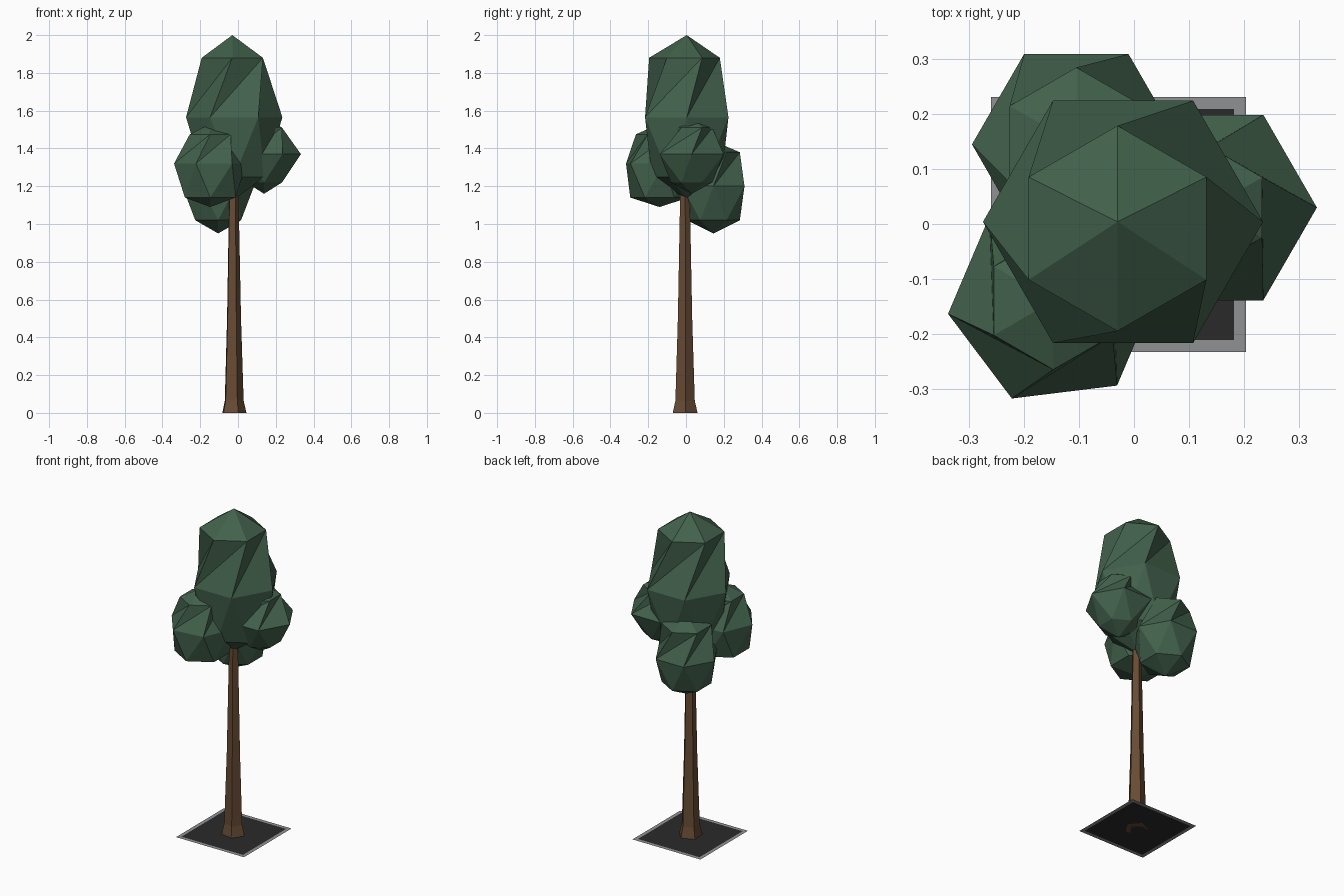
import bpy, bmesh, math

if "Cube" in bpy.data.objects:
    bpy.data.objects.remove(bpy.data.objects["Cube"])


def material(name, rgb):
    m = bpy.data.materials.new(name)
    m.diffuse_color = (*rgb, 1)
    m.use_nodes = True
    m.node_tree.nodes["Principled BSDF"].inputs["Base Color"].default_value = m.diffuse_color
    return m


LEAF = material("leaf green", (0.055, 0.121, 0.073))
BARK = material("bark brown", (0.135, 0.070, 0.034))
STONE = material("kerb grey", (0.28, 0.285, 0.295))
SOIL = material("dark soil", (0.024, 0.023, 0.023))


def finish(bm, name, mat, fix_normals=True):
    if fix_normals:
        bmesh.ops.recalc_face_normals(bm, faces=bm.faces[:])
    me = bpy.data.meshes.new(name)
    bm.to_mesh(me)
    bm.free()
    me.materials.append(mat)
    ob = bpy.data.objects.new(name, me)
    bpy.context.collection.objects.link(ob)
    return ob


def ring(bm, c, r, z, offset, n=6):
    """Regular ring of n vertices; offset is the first angle in degrees."""
    a0 = math.radians(offset)
    return [bm.verts.new((c[0] + r * math.cos(a0 + i * math.tau / n),
                          c[1] + r * math.sin(a0 + i * math.tau / n), z))
            for i in range(n)]


def foliage(name, centre, mid, upper, lower, top, bottom, turn=0, shift=(0, 0)):
    """Faceted clump: three staggered six-sided rings between two poles.
    upper and lower are (radius, z); shift moves the upper ring sideways."""
    bm = bmesh.new()
    x, y, z = centre
    up_c = (x + shift[0], y + shift[1])
    u = ring(bm, up_c, upper[0], upper[1], -90)
    m = ring(bm, centre, mid, z, -120 + turn)
    l = ring(bm, centre, lower[0], lower[1], -90)
    t = bm.verts.new((x + shift[0], y, top))
    b = bm.verts.new((x, y, bottom))
    for k in range(6):
        j = (k + 1) % 6
        bm.faces.new((t, u[k], u[j]))
        # twisted bands: creased above the middle, bulging below
        bm.faces.new((m[k], u[j], u[k]))
        bm.faces.new((m[k], m[j], u[j]))
        bm.faces.new((l[k], m[j], m[k]))
        bm.faces.new((l[k], l[j], m[j]))
        bm.faces.new((b, l[j], l[k]))
    finish(bm, name, LEAF)


# crown and three side clumps
foliage("main_crown", (-0.02, 0.004, 1.565), 0.255, (0.187, 1.88), (0.185, 1.25),
        2.0, 1.13, shift=(-0.01, -0.012))
foliage("front_left_clump", (-0.147, -0.14, 1.32), 0.193, (0.125, 1.475), (0.155, 1.14),
        1.53, 1.09, turn=7)
foliage("back_left_clump", (-0.105, 0.145, 1.20), 0.190, (0.14, 1.38), (0.14, 1.02),
        1.44, 0.95)
foliage("right_clump", (0.138, 0.03, 1.37), 0.195, (0.11, 1.51), (0.11, 1.22),
        1.57, 1.16)

# tapered trunk with flared foot
bm = bmesh.new()
C = (-0.024, -0.006)
levels = [ring(bm, C, r, z, -68, 5)
          for r, z in ((0.069, 0), (0.054, 0.065), (0.040, 0.5), (0.027, 1.15), (0.022, 1.4))]
for a, b in zip(levels, levels[1:]):
    for i in range(5):
        j = (i + 1) % 5
        bm.faces.new((a[i], a[j], b[j], b[i]))
bm.faces.new(levels[0])
bm.faces.new(levels[-1])
finish(bm, "trunk", BARK)


# flat square planting bed: kerb frame with soil inside
def square(bm, h):
    return [bm.verts.new((-0.028 + sx * h, -0.001 + sy * h, 0))
            for sx, sy in ((-1, -1), (1, -1), (1, 1), (-1, 1))]


bm = bmesh.new()
outer, inner = square(bm, 0.232), square(bm, 0.21)
for i in range(4):
    j = (i + 1) % 4
    bm.faces.new((outer[i], outer[j], inner[j], inner[i]))
finish(bm, "kerb", STONE, False)

bm = bmesh.new()
bm.faces.new(square(bm, 0.21))
finish(bm, "soil", SOIL, False)
